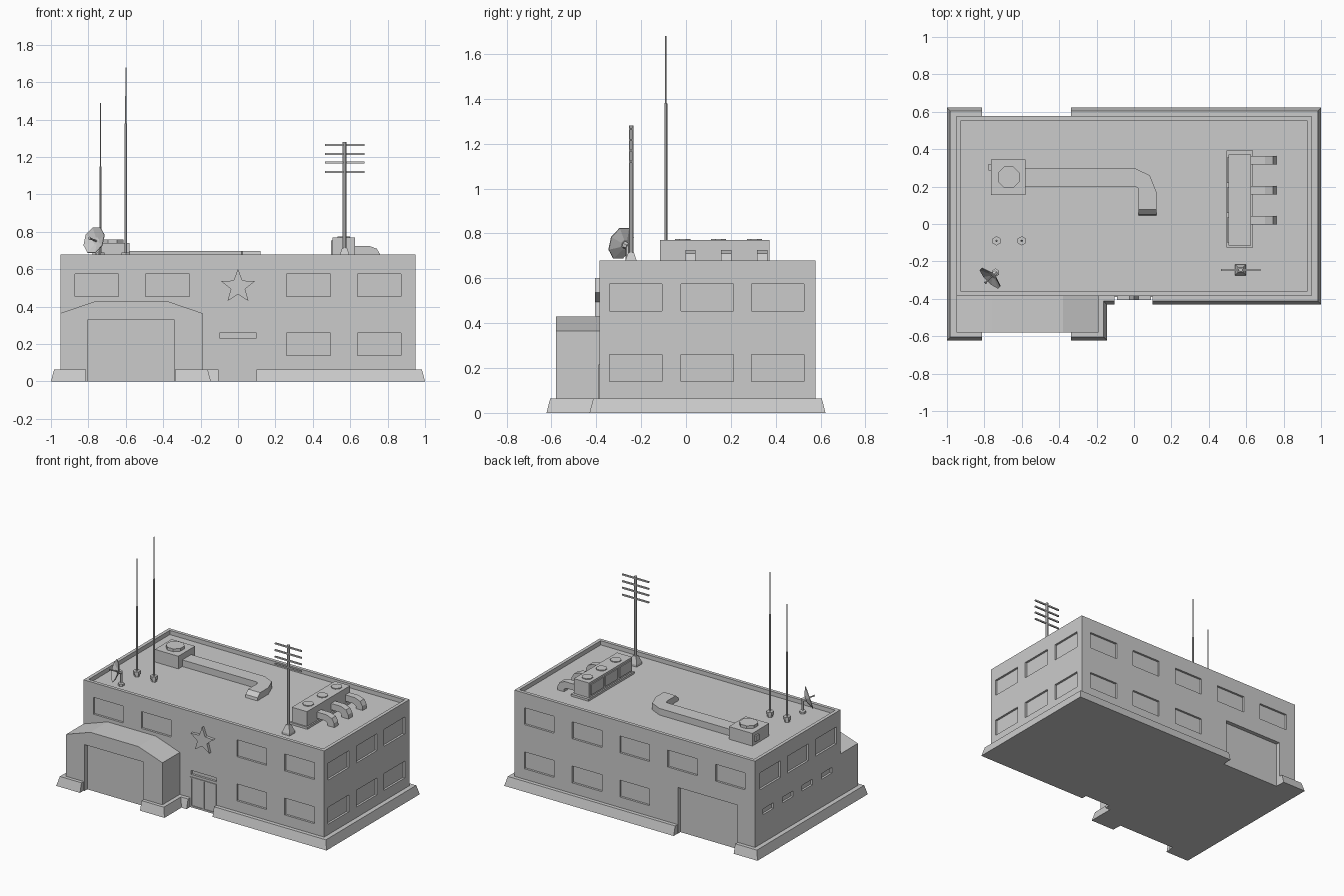
import bpy, bmesh
from math import cos, sin, pi
from mathutils import Vector, Matrix

if "Cube" in bpy.data.objects:
    bpy.data.objects.remove(bpy.data.objects["Cube"])

ROOF = 0.65


def loft(name, loops, cutters=()):
    """Skin a stack of equal-length point loops and cap both ends."""
    bm = bmesh.new()
    rings = [[bm.verts.new(p) for p in loop] for loop in loops]
    n = len(rings[0])
    for a, b in zip(rings, rings[1:]):
        for i in range(n):
            bm.faces.new((a[i], a[(i + 1) % n], b[(i + 1) % n], b[i]))
    bm.faces.new(rings[0])
    bm.faces.new(rings[-1])
    bmesh.ops.recalc_face_normals(bm, faces=bm.faces)
    me = bpy.data.meshes.new(name)
    bm.to_mesh(me)
    bm.free()
    ob = bpy.data.objects.new(name, me)
    bpy.context.collection.objects.link(ob)
    if cutters:
        carve(ob, cutters)
    return ob


def rect(x0, x1, y0, y1, z):
    return [(x0, y0, z), (x1, y0, z), (x1, y1, z), (x0, y1, z)]


def box(name, x0, x1, y0, y1, z0, z1, cutters=()):
    return loft(name, [rect(x0, x1, y0, y1, z0), rect(x0, x1, y0, y1, z1)], cutters)


def carve(ob, boxes):
    """Subtract a list of disjoint boxes from an object."""
    bm = bmesh.new()
    for x0, x1, y0, y1, z0, z1 in boxes:
        m = Matrix.Translation(((x0 + x1) / 2, (y0 + y1) / 2, (z0 + z1) / 2)) \
            @ Matrix.Diagonal((x1 - x0, y1 - y0, z1 - z0, 1))
        bmesh.ops.create_cube(bm, size=1, matrix=m)
    me = bpy.data.meshes.new("cutter")
    bm.to_mesh(me)
    bm.free()
    cut = bpy.data.objects.new("cutter", me)
    cut.hide_render = True
    bpy.context.collection.objects.link(cut)
    mod = ob.modifiers.new("recesses", 'BOOLEAN')
    mod.operation, mod.solver, mod.object = 'DIFFERENCE', 'EXACT', cut
    bpy.context.view_layer.objects.active = ob
    bpy.ops.object.modifier_apply(modifier=mod.name)
    bpy.data.objects.remove(cut)


def column(name, x, y, sections, n=8):
    """Upright n-sided part from (height, radius) sections."""
    return loft(name, [[(x + r * cos(2 * pi * (i + .5) / n), y + r * sin(2 * pi * (i + .5) / n), z)
                        for i in range(n)] for z, r in sections])


# Main block: open roof tray, windows, rear gate, entrance
FRONT, BACK, SIDE, D = -0.385, 0.578, 0.95, 0.015
LOW, HIGH = (0.14, 0.26), (0.455, 0.575)
cuts = [(-0.926, 0.926, FRONT + .024, BACK - .024, ROOF, 0.8)]


def front_cut(x0, x1, z0, z1):
    cuts.append((x0, x1, FRONT - .1, FRONT + D, z0, z1))


for x in (-0.755, -0.377, 0.377, 0.755):
    front_cut(x - .117, x + .117, *HIGH)
    if x > 0:
        front_cut(x - .117, x + .117, *LOW)
front_cut(-0.10, 0.10, 0.232, 0.26)
for x in (-0.755, -0.377, 0, 0.377, 0.755):
    for z in (HIGH, LOW):
        if z is HIGH or x >= 0:
            cuts.append((x - .117, x + .117, BACK - D, BACK + .1, *z))
cuts.append((-0.81, -0.34, BACK - .03, BACK + .1, -0.1, 0.33))
for y in (-0.223, 0.094, 0.408):
    cuts.append((SIDE - D, SIDE + .1, y - .117, y + .117, *LOW))
    for s in (1, -1):
        a, b = sorted((s * (SIDE - D), s * (SIDE + .1)))
        cuts.append((a, b, y - .117, y + .117, *HIGH))
for y in (-0.23, -0.01, 0.21, 0.43):
    cuts.append((-SIDE - .1, -SIDE + D, y - .06, y + .06, 0.265, 0.305))
box("main_block", -SIDE, SIDE, FRONT, BACK, 0, 0.68, cuts)

# Garage annex with chamfered roof
annex = [(-.95, 0), (-.95, .365), (-.76, .43), (-.38, .43), (-.19, .365), (-.19, 0)]
loft("garage_annex", [[(x, y, z) for x, z in annex] for y in (-0.58, -0.38)],
     [(-0.805, -0.34, -0.7, -0.55, -0.1, 0.33)])

# Sloped plinth, interrupted at the gates and entrance
def plinth_outline(d, z):
    return [(-1 + d, -.622 + d, z), (-.145 - d, -.622 + d, z), (-.145 - d, -.43 + d, z),
            (1 - d, -.43 + d, z), (1 - d, .622 - d, z), (-1 + d, .622 - d, z)]


loft("plinth", [plinth_outline(0, 0), plinth_outline(.017, .065)],
     [(-.812, -.338, BACK - .03, .8, -.1, .2), (-.812, -.338, -.8, -.55, -.1, .2),
      (-.105, .10, -.8, FRONT + .02, -.1, .2)])

# Double door
box("entrance_doors", -.105, .10, FRONT - .005, FRONT + .03, 0, .215,
    [(-.095, -.008, -.5, FRONT + .008, .012, .207), (.004, .092, -.5, FRONT + .008, .012, .207)])

# Wall star
star = [(r * sin(i * pi / 5), .507 + r * cos(i * pi / 5))
        for i in range(10) for r in ((.095, .04)[i % 2],)]
loft("wall_star", [[(x, y, z) for x, z in star] for y in (FRONT - .02, FRONT + .01)])

# Roof vent box, cap and L-shaped duct
box("vent_box", -.765, -.58, .155, .345, ROOF - .01, .74)
column("vent_cap", -.67, .25, [(.73, .062), (.76, .062)])
box("vent_side_grille", -.778, -.76, .285, .32, .675, .715)


def duct_outline(end, z):
    return [(-.59, .2, z), (0, .2, z), (.019, .195, z), (.025, .175, z), (.025, end, z),
            (.12, end, z), (.12, .17, z), (.085, .26, z), (0, .3, z), (-.59, .3, z)]


loft("roof_duct", [duct_outline(.045, ROOF - .01), duct_outline(.05, .67), duct_outline(.078, .697)])

# Air conditioning unit with fans, side panels and elbow pipes
box("cooling_unit_base", .495, .635, -.125, .392, ROOF - .01, .665)
box("cooling_unit", .505, .625, -.115, .372, .66, .77)
elbow = [(.62, .725), (.70, .725), (.742, .71), (.76, .68), (.763, .64),
         (.71, .64), (.708, .668), (.69, .68), (.62, .68)]
for i in range(3):
    y = .02 + .16 * i
    column(f"fan_cap_{i}", .565, y - .05 + .155 - .15 + .01, [(.765, .037), (.776, .037)])
    box(f"side_panel_{i}", .498, .51, y - .12, y + .015, .68, .755)
    loft(f"elbow_pipe_{i}", [[(x, y + s, z) for x, z in elbow] for s in (-.023, .023)])

# Whip antennas
for i, (x, step, top) in enumerate([(-.735, 1.15, 1.49), (-.60, 1.38, 1.68)]):
    column(f"whip_base_{i}", x, -.09, [(ROOF - .01, .018), (.665, .018), (.667, .025), (.69, .025)], 6)
    column(f"whip_rod_{i}", x, -.09, [(.68, .0065), (step, .0065), (step + .001, .0035), (top, .003)], 6)

# Comb antenna
mx, my = .57, -.245
column("mast_foot", mx, my, [(ROOF - .01, .042), (.665, .042), (.715, .018)], 4)
column("mast", mx, my, [(.70, .011), (1.28, .011)])
for i, z in enumerate((1.12, 1.17, 1.217, 1.265)):
    box(f"mast_crossbar_{i}", .465, .675, my - .005, my + .005, z - .005, z + .005)

# Satellite dish: shallow octagonal bowl, feed horn and stand
axis = Vector((-.68, -.68, .28)).normalized()
turn = Matrix.Translation((-.768, -.288, .755)) @ axis.to_track_quat('Z', 'Y').to_matrix().to_4x4()
dish = column("dish_bowl", 0, 0, [(-.022, .025), (0, .076), (.004, .076), (-.015, .02)])
feed = column("dish_feed", 0, 0, [(-.02, .005), (.03, .005), (.04, .009)], 6)
hub = column("dish_hub", 0, 0, [(-.045, .013), (-.015, .018)], 6)
for ob in (dish, feed, hub):
    ob.data.transform(turn)
column("dish_stand", -.74, -.26, [(ROOF - .01, .022), (.665, .022), (.67, .009), (.75, .009)], 6)
